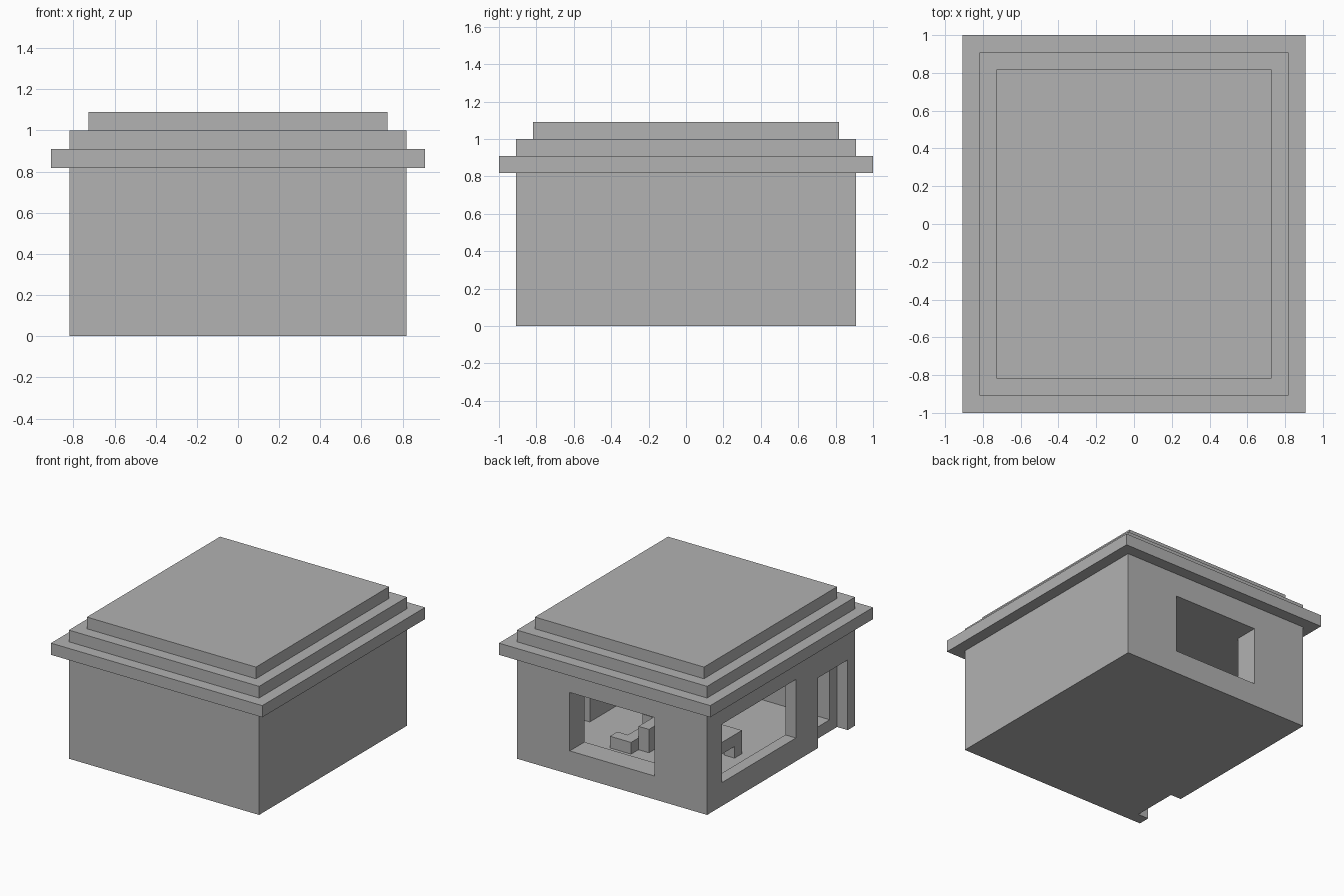
import bpy
import bmesh
from mathutils import Vector

cube = bpy.data.objects.get("Cube")
if cube:
    bpy.data.objects.remove(cube, do_unlink=True)

U = 1 / 11  # one block of the building grid

grey = bpy.data.materials.new("plain_grey")
grey.use_nodes = True
GREY = (0.445, 0.445, 0.445, 1)
grey.diffuse_color = GREY
grey.node_tree.nodes["Principled BSDF"].inputs["Base Color"].default_value = GREY


def build(name, *boxes):
    """One object from boxes given as (x range, y range, z range) in blocks."""
    bm = bmesh.new()
    for ranges in boxes:
        lo = Vector([r[0] for r in ranges])
        hi = Vector([r[1] for r in ranges])
        verts = bmesh.ops.create_cube(bm, size=1)["verts"]
        for v in verts:
            v.co = ((lo + hi) / 2 + v.co * (hi - lo)) * U
    mesh = bpy.data.meshes.new(name)
    bm.to_mesh(mesh)
    bm.free()
    mesh.materials.append(grey)
    obj = bpy.data.objects.new(name, mesh)
    bpy.context.collection.objects.link(obj)
    return obj


def framed(along, depth, height, gap, gap_z, swap=False):
    """Four boxes around a window opening; swap runs the wall along y."""
    spans = [((along[0], gap[0]), height), ((gap[1], along[1]), height),
             (gap, (height[0], gap_z[0])), (gap, (gap_z[1], height[1]))]
    return [(depth, a, z) if swap else (a, depth, z) for a, z in spans]


WALL = (0, 9)
WINDOW = (2, 7)

# Walls
build("back_wall", *framed((-9, 9), (8, 10), WALL, (-4, 4), WINDOW))
build("window_wall", *framed((-5, 8), (-9, -8), WALL, (-2, 8), WINDOW, swap=True)[:1],
      *framed((-5, 8), (-9, -8), WALL, (-2, 8), WINDOW, swap=True)[2:])
build("door_lintel", ((-9, -8), (-9, -5), (6, 9)))
build("door_corner_post", ((-9, -8), (-10, -9), WALL))
build("front_wall", ((-8, 9), (-10, -8), WALL))
build("plain_side_wall", ((8, 9), (-8, 8), WALL))

# Floor and ceiling
build("floor", ((-8, 8), (-8, 8), (0, 1)))
build("ceiling", ((-8, 8), (-8, 8), (7, 9)))

# Stepped roof: wide eaves, then two smaller tiers
for i, name in enumerate(("roof_eaves", "roof_middle_tier", "roof_top_tier")):
    w, d = 10 - i, 11 - i
    build(name, ((-w, w), (-d, d), (9 + i, 10 + i)))

# Furniture inside
build("table", ((-6, -1), (1, 5), (2, 3)),
      *[((x, x + 1), (y, y + 1), (1, 2)) for x in (-6, -2) for y in (1, 4)])
build("seat", ((1, 3), (5, 6), (1, 2)), ((1, 2), (3, 5), (1, 2)))
build("seat_back", ((0, 1), (3, 5), (1, 3)), ((1, 2), (2, 3), (1, 3)))
build("wall_cabinet", ((7, 8), (-8, 3), (1, 7)))
